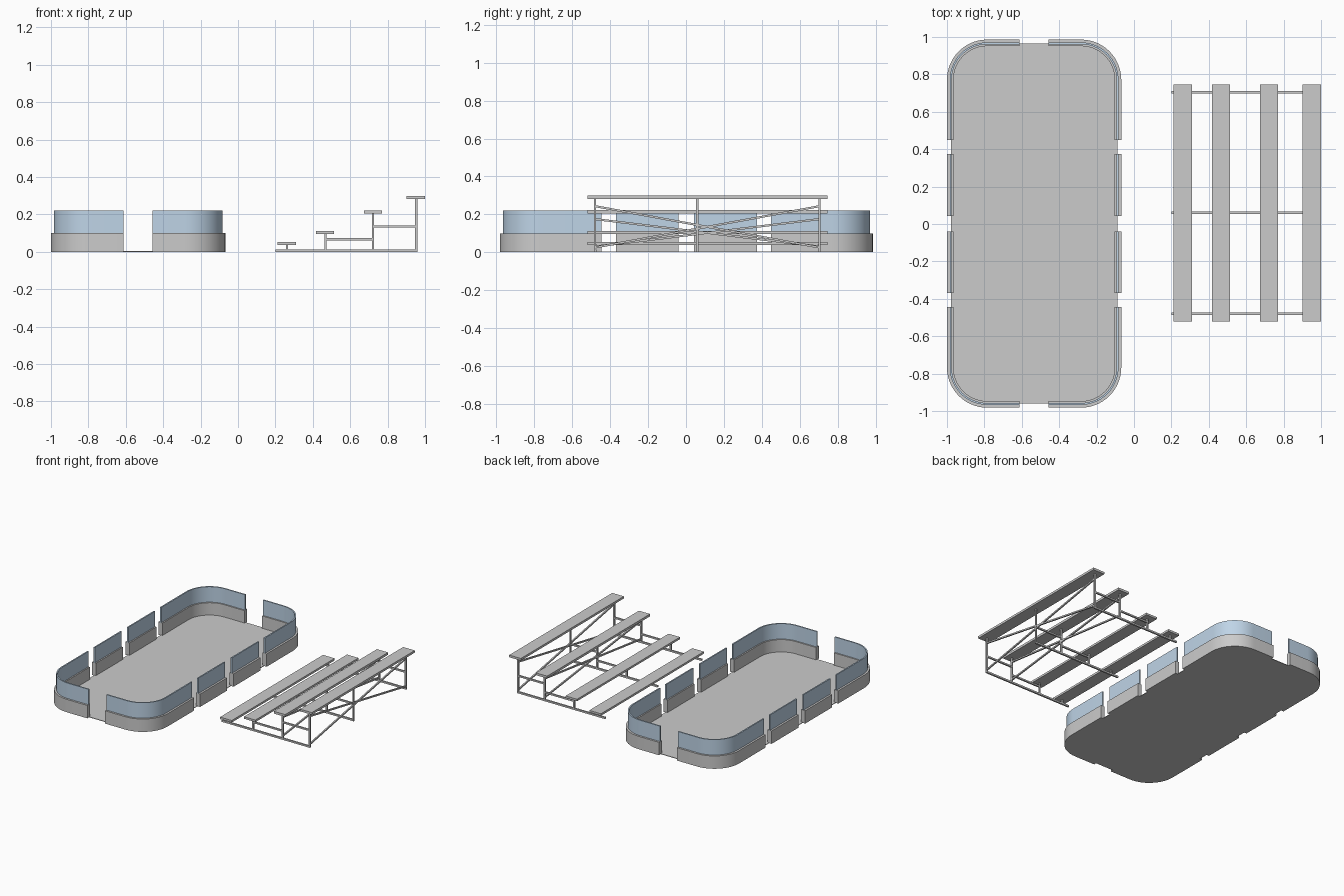
import bpy, bmesh, math
from mathutils import Vector

if "Cube" in bpy.data.objects:
    bpy.data.objects.remove(bpy.data.objects["Cube"])

CX, CY = -0.534, 0.002        # rink centre
HX, HY, R = 0.466, 0.984, 0.215  # rink half sizes and corner radius

glass = bpy.data.materials.new("glass")
glass.diffuse_color = (0.52, 0.66, 0.80, 1)
glass.use_nodes = True
glass.node_tree.nodes["Principled BSDF"].inputs["Base Color"].default_value = glass.diffuse_color


def finish(bm, name, mat=None, smooth=False):
    bmesh.ops.recalc_face_normals(bm, faces=bm.faces)
    me = bpy.data.meshes.new(name)
    bm.to_mesh(me)
    bm.free()
    ob = bpy.data.objects.new(name, me)
    bpy.context.collection.objects.link(ob)
    if mat:
        me.materials.append(mat)
    if smooth:
        bpy.ops.object.select_all(action='DESELECT')
        ob.select_set(True)
        bpy.context.view_layer.objects.active = ob
        bpy.ops.object.shade_smooth_by_angle(angle=math.radians(35))
    return ob


def box(name, x0, x1, y0, y1, z0, z1, mat=None):
    bm = bmesh.new()
    bmesh.ops.create_cube(bm, size=1)
    for v in bm.verts:
        v.co = Vector(((x0 + x1) / 2 + v.co.x * (x1 - x0),
                       (y0 + y1) / 2 + v.co.y * (y1 - y0),
                       (z0 + z1) / 2 + v.co.z * (z1 - z0)))
    return finish(bm, name, mat)


def beam(name, a, b, t=0.012):
    a, b = Vector(a), Vector(b)
    bm = bmesh.new()
    bmesh.ops.create_cube(bm, size=1)
    bmesh.ops.scale(bm, vec=(t, t, (b - a).length), verts=bm.verts)
    d = (b - a).normalized()
    # keep the square section aligned with x
    side = Vector((1, 0, 0)) if abs(d.x) < 0.9 else Vector((0, 1, 0))
    other = d.cross(side).normalized()
    for v in bm.verts:
        v.co = (a + b) / 2 + side * v.co.x + other * v.co.y + d * v.co.z
    return finish(bm, name)


def arc(inset, n=14):
    # corner arc from the end wall round to the side wall, first quadrant
    r = R - inset
    return [(HX - R + r * math.sin(i / n * math.pi / 2),
             HY - R + r * math.cos(i / n * math.pi / 2)) for i in range(n + 1)]


def corner(name, sx, sy, d0, d1, z0, z1, y_end, mat=None):
    # wall strip between insets d0 and d1 with a rectangular section
    bm = bmesh.new()
    paths = [[(0.077, HY - d)] + arc(d) + [(HX - d, y_end)] for d in (d0, d1)]
    rings = []
    for o, i in zip(*paths):
        rings.append([bm.verts.new((CX + sx * p[0], CY + sy * p[1], z))
                      for p, z in ((o, z0), (o, z1), (i, z1), (i, z0))])
    for a, b in zip(rings, rings[1:]):
        for k in range(4):
            bm.faces.new((a[k], a[(k + 1) % 4], b[(k + 1) % 4], b[k]))
    bm.faces.new(rings[0])
    bm.faces.new(rings[-1])
    finish(bm, name, mat, True)


# rink floor
bm = bmesh.new()
q = arc(0.021)
loop = (q + [(x, -y) for x, y in reversed(q)] +
        [(-x, -y) for x, y in q] + [(-x, y) for x, y in reversed(q)])
f = bm.faces.new([bm.verts.new((CX + x, CY + y, 0)) for x, y in loop])
ext = bmesh.ops.extrude_face_region(bm, geom=[f])
for v in ext["geom"]:
    if isinstance(v, bmesh.types.BMVert):
        v.co.z = 0.004
finish(bm, "rink_floor")

# boards and glass: four corners and two straight panels per long side
layers = (("board", 0.0, 0.035, 0.0, 0.10, None),
          ("glass", 0.015, 0.025, 0.10, 0.22, glass))
for part, d0, d1, z0, z1, mat in layers:
    for sx in (-1, 1):
        for sy in (-1, 1):
            corner("corner_" + part, sx, sy, d0, d1, z0, z1, 0.447, mat)
            xs = sorted((CX + sx * (HX - d0), CX + sx * (HX - d1)))
            ys = sorted((CY + sy * 0.041, CY + sy * 0.372))
            box("side_" + part, *xs, *ys, z0, z1, mat)

# bleacher seats: (x0, x1, z0, z1, post x)
seats = ((0.21, 0.31, 0.037, 0.053, 0.262), (0.416, 0.514, 0.095, 0.111, 0.468),
         (0.674, 0.77, 0.204, 0.222, 0.722), (0.90, 1.0, 0.282, 0.299, 0.953))
for x0, x1, z0, z1, _ in seats:
    box("seat", x0, x1, -0.52, 0.747, z0, z1)

# bleacher frames: base rail, posts, step rails
for y in (-0.48, 0.06, 0.705):
    beam("base_rail", (0.20, y, 0.007), (0.959, y, 0.007), 0.013)
    for _, _, z0, _, px in seats:
        beam("post", (px, y, 0.007), (px, y, z0))
    beam("step_rail", (0.468, y, 0.068), (0.722, y, 0.068))
    beam("step_rail", (0.722, y, 0.135), (0.953, y, 0.135))

# crossed braces behind the two tall rows
for x, low, high in ((0.722, 0.03, 0.175), (0.953, 0.025, 0.243)):
    beam("brace", (x, -0.48, low), (x, 0.705, high), 0.011)
    beam("brace", (x, -0.48, high), (x, 0.705, low), 0.011)
